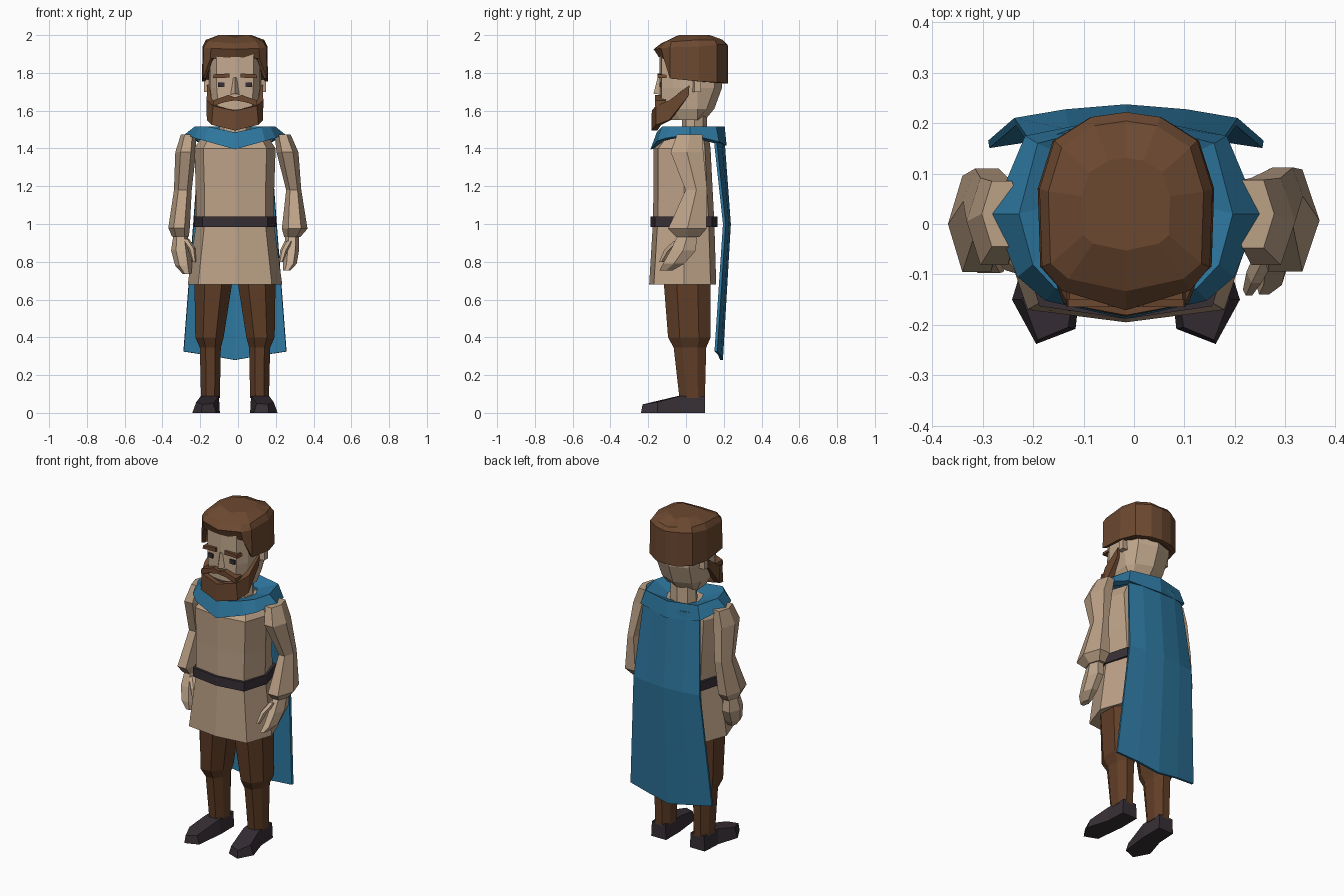
import bpy, bmesh, math

AX = -0.016  # the body's mirror axis


def material(name, rgb):
    m = bpy.data.materials.new(name)
    m.diffuse_color = (*rgb, 1)
    return m


TUNIC = material("tunic beige", (0.50, 0.355, 0.24))
SKIN = material("skin", (0.55, 0.40, 0.275))
BLUE = material("cape blue", (0.026, 0.18, 0.34))
HAIR = material("hair brown", (0.15, 0.066, 0.03))
PANTS = material("trouser brown", (0.118, 0.048, 0.02))
DARK = material("dark leather", (0.038, 0.028, 0.036))


def finish(name, bm, mat):
    bmesh.ops.recalc_face_normals(bm, faces=bm.faces)
    me = bpy.data.meshes.new(name)
    bm.to_mesh(me)
    bm.free()
    me.materials.append(mat)
    ob = bpy.data.objects.new(name, me)
    bpy.context.collection.objects.link(ob)
    return ob


def loft(name, rings, mat, caps=True, closed=True):
    bm = bmesh.new()
    vs = [[bm.verts.new(p) for p in r] for r in rings]
    n = len(vs[0])
    for a, b in zip(vs, vs[1:]):
        for i in range(n if closed else n - 1):
            j = (i + 1) % n
            bm.faces.new((a[i], a[j], b[j], b[i]))
    if caps:
        bm.faces.new(vs[0])
        bm.faces.new(vs[-1])
    return finish(name, bm, mat)


def sheet(name, rows, mat, thick):
    ob = loft(name, rows, mat, caps=False, closed=False)
    mod = ob.modifiers.new("thickness", "SOLIDIFY")
    mod.thickness = thick
    mod.offset = 0
    return ob


def oval(cx, cy, z, rx, ry, n=6):
    return [(cx + rx * math.cos(2 * math.pi * i / n),
             cy + ry * math.sin(2 * math.pi * i / n), z) for i in range(n)]


def sym(half):
    """Closed ring from half an outline, running front centre to back centre."""
    return [(AX + x, y, z) for x, y, z in half] + \
           [(AX - x, y, z) for x, y, z in half[-2:0:-1]]


def symrow(half):
    """Open row from half a row, running outer edge to centre."""
    return [(AX + x, y, z) for x, y, z in half] + \
           [(AX - x, y, z) for x, y, z in half[-2::-1]]


def torso(z, w, yf, yb, g=0.0):
    return sym([(0, yf - g, z), (w * .78 + g, yf + .025 - g, z), (w + g, -.01, z),
                (w * .8 + g, yb - .03 + g, z), (0, yb + g, z)])


def plate(name, pts, y, thick, mat):
    """Flat polygon in x and z, extruded along y."""
    return loft(name, [[(x, y, z) for x, z in pts],
                       [(x, y + thick, z) for x, z in pts]], mat)


# Tunic and belt
loft("tunic", [torso(.68, .25, -.195, .16), torso(1.01, .205, -.175, .15),
               torso(1.2, .208, -.172, .14), torso(1.40, .215, -.172, .13),
               torso(1.47, .17, -.12, .12)], TUNIC)
loft("belt", [torso(.985, .205, -.176, .155, .012),
              torso(1.04, .205, -.176, .155, .012)], DARK)

# Cape collar
loft("cape_collar", [
    sym([(0, -.16, 1.40), (.14, -.12, 1.44), (.19, -.08, 1.45), (.23, .02, 1.46),
         (.18, .14, 1.43), (0, .18, 1.42)]),
    sym([(0, -.188, 1.395), (.16, -.152, 1.44), (.215, -.105, 1.455), (.265, .02, 1.475),
         (.20, .175, 1.435), (0, .215, 1.415)]),
    sym([(0, -.155, 1.485), (.14, -.128, 1.515), (.185, -.08, 1.517), (.212, .02, 1.517),
         (.175, .16, 1.517), (0, .205, 1.515)]),
    sym([(0, -.07, 1.47), (.07, -.04, 1.48), (.09, 0, 1.48), (.1, .05, 1.48),
         (.07, .11, 1.48), (0, .125, 1.48)])], BLUE, caps=False)

# Cape
sheet("cape", [
    symrow([(.185, .152, 1.47), (.11, .18, 1.47), (0, .195, 1.47)]),
    symrow([(.22, .203, 1.0), (.12, .22, 1.0), (0, .23, 1.0)]),
    symrow([(.272, .158, .325), (.14, .178, .305), (0, .188, .28)])], BLUE, .015)

# Legs and shoes
for s, side in ((-1, "left"), (1, "right")):
    def leg(z, x0, x1, y0, y1):
        cx, cy, rx, ry = (x0 + x1) / 2, (y0 + y1) / 2, (x1 - x0) / 2, (y1 - y0) / 2
        k = .45
        return [(AX + s * (cx + rx * a), cy + ry * b, z) for a, b in
                ((1, -k), (1, k), (k, 1), (-k, 1), (-1, k), (-1, -k), (-k, -1), (k, -1))]
    loft(side + "_leg", [leg(.72, .01, .215, -.12, .13), leg(.40, .06, .21, -.095, .13),
                         leg(.345, .075, .186, -.065, .107),
                         leg(.08, .08, .18, -.035, .10)], PANTS)
    sole = [(.08, .1), (.18, .1), (.186, -.02), (.226, -.15), (.178, -.238), (.10, -.208),
            (.08, -.03)]
    upper = [(.085, .1, .09), (.175, .1, .09), (.18, -.03, .09), (.205, -.15, .057),
             (.175, -.23, .045), (.115, -.205, .05), (.085, -.04, .09)]
    loft(side + "_shoe", [[(AX + s * x, y, 0) for x, y in sole],
                          [(AX + s * x, y, z) for x, y, z in upper]], DARK)

# Arms: sleeve, hand and thumb, each side posed a little differently
loft("left_sleeve", [oval(-.262, .02, 1.475, .04, .075), oval(-.277, .005, 1.38, .055, .10),
                     oval(-.292, .045, 1.18, .047, .075), oval(-.312, .0, .98, .057, .11),
                     oval(-.305, .0, .935, .045, .07)], TUNIC)
loft("right_sleeve", [oval(.236, .02, 1.475, .042, .078), oval(.262, .005, 1.38, .058, .10),
                      oval(.295, .055, 1.18, .04, .066), oval(.30, .007, .975, .068, .117),
                      oval(.287, .01, .93, .042, .07)], TUNIC)
loft("left_hand", [oval(-.305, .0, .95, .036, .055), oval(-.302, -.015, .86, .052, .075),
                   oval(-.288, -.045, .78, .045, .06), oval(-.27, -.065, .735, .022, .035)], SKIN)
loft("right_hand", [oval(.287, .01, .95, .035, .055), oval(.283, -.015, .86, .04, .078),
                    oval(.275, -.065, .79, .036, .065), oval(.258, -.105, .755, .02, .04)], SKIN)
loft("left_thumb", [oval(-.28, -.03, .92, .022, .03), oval(-.245, -.07, .87, .02, .025),
                    oval(-.232, -.085, .80, .01, .014)], SKIN)
loft("right_thumb", [oval(.27, -.04, .91, .022, .03), oval(.243, -.095, .86, .02, .025),
                     oval(.228, -.13, .80, .012, .014)], SKIN)

# Neck and head
loft("neck", [oval(AX, .045, 1.44, .085, .065, 8), oval(AX, .045, 1.60, .08, .065, 8)], SKIN)


def skull(z, w, yf, yb):
    return sym([(0, yf, z), (w * .7, yf + .01, z), (w * .95, yf + .07, z), (w, .06, z),
                (w * .8, yb - .04, z), (0, yb, z)])


loft("head", [skull(1.55, .10, -.10, .10), skull(1.61, .125, -.14, .15),
              skull(1.72, .138, -.14, .19), skull(1.92, .14, -.14, .19)], SKIN)
loft("nose", [sym([(0, -.172, 1.69), (.025, -.135, 1.685), (0, -.12, 1.69)]),
              sym([(0, -.15, 1.775), (.012, -.135, 1.775), (0, -.12, 1.775)])], SKIN)

# Hair cap with the fringe raised over the forehead
plan = [(0, -.145), (.13, -.118), (.170, -.085), (.175, .07), (.145, .165), (.07, .212), (0, .222)]
low = [1.885, 1.875, 1.77, 1.755, 1.75, 1.745, 1.745]
mid = [1.925, 1.93, 1.935, 1.94, 1.95, 1.95, 1.945]
top = [1.955, 1.965, 1.965, 1.975, 1.975, 1.975, 1.965]
flare = [1.18, 1.12, 1.0, 1.0, 1.0, 1.0, 1.0]
hair = [sym([(x * .9, y * .9, z) for (x, y), z in zip(plan, low)]),
        sym([(x, y, z) for (x, y), z in zip(plan, low)]),
        sym([(x * .98, y * f, z) for (x, y), z, f in zip(plan, mid, flare)]),
        sym([(x * .88, y * .92, z) for (x, y), z in zip(plan, top)]),
        sym([(x * .5, y * .5 + .02, 1.985 if x == 0 else 2.0) for x, y in plan])]
loft("hair", hair, HAIR)

# Beard wrapping the jaw
sheet("beard", [
    symrow([(.132, .018, 1.735), (.134, -.085, 1.655), (.105, -.148, 1.625), (0, -.165, 1.60)]),
    symrow([(.132, .014, 1.68), (.134, -.085, 1.55), (.115, -.145, 1.525), (0, -.168, 1.495)])],
    HAIR, .032)

# Face details and ears
for s, side in ((-1, "left"), (1, "right")):
    def m(pts):
        return [(AX + s * x, z) for x, z in pts]
    plate(side + "_brow", m([(.028, 1.775), (.118, 1.772), (.112, 1.792), (.03, 1.797)]),
          -.15, .05, HAIR)
    plate(side + "_eye", m([(.056, 1.724), (.09, 1.724), (.09, 1.75), (.056, 1.75)]),
          -.141, .009, DARK)
    plate(side + "_moustache", m([(0, 1.655), (.055, 1.645), (.118, 1.625), (.115, 1.655),
                                  (.035, 1.683), (0, 1.67)]), -.165, .06, HAIR)
    loft(side + "_ear", [[(AX + s * x, y, z) for x, y in
                          ((.12, .03), (.163, .045), (.163, .08), (.12, .08))]
                         for z in (1.70, 1.765)], SKIN)
